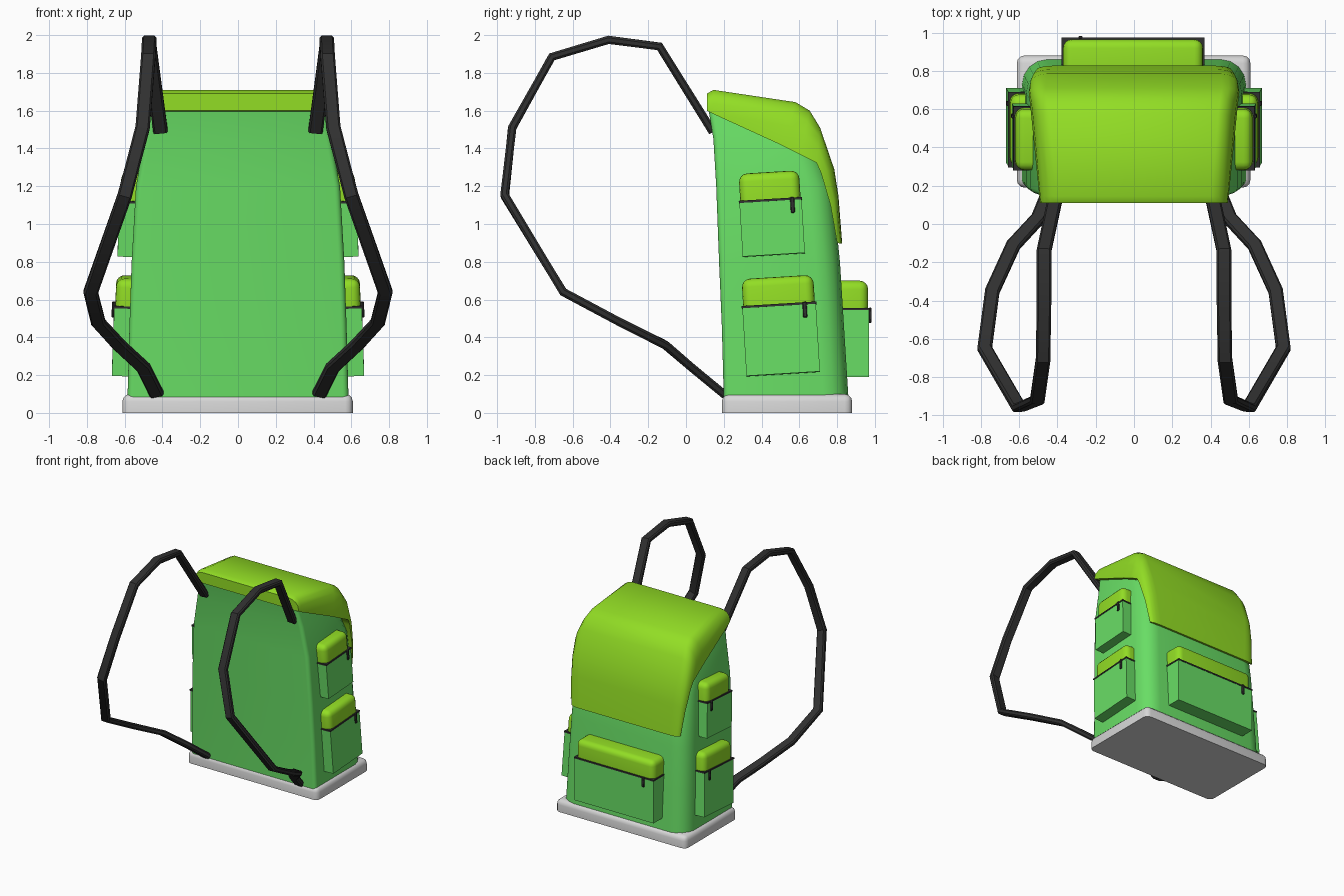
import bpy, bmesh
from math import sin, cos, pi, radians
from mathutils import Vector, Matrix

cube = bpy.data.objects.get("Cube")
if cube:
    bpy.data.objects.remove(cube, do_unlink=True)


def material(name, rgb):
    m = bpy.data.materials.new(name)
    m.use_nodes = True
    m.diffuse_color = (*rgb, 1)
    m.node_tree.nodes["Principled BSDF"].inputs["Base Color"].default_value = (*rgb, 1)
    return m


GREEN = material("green fabric", (0.14, 0.73, 0.13))
LIME = material("lime fabric", (0.29, 0.73, 0.018))
GREY = material("pale grey base", (0.68, 0.68, 0.68))
DARK = material("dark webbing", (0.03, 0.03, 0.03))


def finish(name, bm, mat, angle=40):
    bmesh.ops.recalc_face_normals(bm, faces=bm.faces[:])
    mesh = bpy.data.meshes.new(name)
    bm.to_mesh(mesh)
    bm.free()
    mesh.materials.append(mat)
    ob = bpy.data.objects.new(name, mesh)
    bpy.context.collection.objects.link(ob)
    bpy.ops.object.select_all(action='DESELECT')
    ob.select_set(True)
    bpy.context.view_layer.objects.active = ob
    bpy.ops.object.shade_smooth_by_angle(angle=radians(angle))
    return ob


def loft(name, rings, mat, angle=40):
    """Skin closed rings of equal length and cap both ends."""
    bm = bmesh.new()
    rows = [[bm.verts.new(p) for p in ring] for ring in rings]
    n = len(rows[0])
    for a, b in zip(rows, rows[1:]):
        for i in range(n):
            j = (i + 1) % n
            bm.faces.new((a[i], a[j], b[j], b[i]))
    bm.faces.new(rows[0])
    bm.faces.new(rows[-1])
    return finish(name, bm, mat, angle)


def box(name, lo, hi, mat, matrix=None, bevel=0, segments=3, keep_bottom=True):
    """Box between two corners; bevel rounds every edge except the bottom ones."""
    lo, hi = Vector(lo), Vector(hi)
    bm = bmesh.new()
    bmesh.ops.create_cube(bm, size=1)
    for v in bm.verts:
        v.co = Vector([(lo[k] + hi[k]) / 2 + v.co[k] * (hi[k] - lo[k]) for k in range(3)])
    if bevel:
        edges = [e for e in bm.edges
                 if not (keep_bottom and all(v.co.z < lo.z + 0.001 for v in e.verts))]
        bmesh.ops.bevel(bm, geom=edges, offset=bevel, segments=segments,
                        profile=0.5, affect='EDGES', clamp_overlap=True)
    if matrix:
        bm.transform(matrix)
    return finish(name, bm, mat)


# Base tray
box("base", (-0.612, 0.19, 0), (0.608, 0.88, 0.1), GREY, bevel=0.04)


# Main body: sections with wide rounded back corners and tight front corners
def body_section(z, hw, front, back):
    right = []
    for centre_y, r, start in ((front, 0.03, -pi / 2), (back, 0.13, 0)):
        cy = centre_y + r if start else centre_y - r
        for k in range(5):
            a = start + k * pi / 8
            right.append((hw - r + r * cos(a), cy + r * sin(a), z))
    return right + [(-x, y, z) for x, y, z in reversed(right)]


loft("body", [body_section(*s) for s in (
    (0.08, 0.585, 0.20, 0.86), (0.45, 0.575, 0.19, 0.837), (0.8, 0.563, 0.175, 0.815),
    (1.2, 0.54, 0.16, 0.775), (1.45, 0.495, 0.145, 0.68), (1.6, 0.46, 0.12, 0.53))],
    GREEN, 50)

# Lid: half width, then lower-edge and crown points in the side plane
LID = (
    (0.49, (0.11, 1.60), (0.11, 1.69)),
    (0.495, (0.15, 1.58), (0.145, 1.71)),
    (0.53, (0.50, 1.42), (0.58, 1.645)),
    (0.54, (0.60, 1.37), (0.655, 1.60)),
    (0.55, (0.69, 1.325), (0.71, 1.51)),
    (0.545, (0.715, 1.27), (0.785, 1.29)),
    (0.53, (0.765, 1.10), (0.807, 1.15)),
    (0.51, (0.80, 0.90), (0.827, 0.895)),
)
ROUNDING = ((0, 0), (0.005, 0.45), (0.025, 0.75), (0.055, 0.93), (0.09, 1))


def lid_section(hw, low, high):
    low, high = Vector(low), Vector(high)
    half = [(hw - inset, *low.lerp(high, t)) for inset, t in ROUNDING]
    return half + [(-x, y, z) for x, y, z in reversed(half)]


loft("lid", [lid_section(*s) for s in LID], LIME, 50)


# Pockets: local x runs along the width, y points outward, z is up
def pocket(name, matrix, width, depth, height, top, pull_x):
    h = width / 2
    box(name + "_pouch", (-h, -0.12, 0), (h, depth, height), GREEN, matrix)
    box(name + "_flap", (-h + 0.005, -0.12, height), (h - 0.005, depth - 0.006, top),
        LIME, matrix, bevel=0.045, segments=4)
    box(name + "_zip", (-h - 0.003, -0.11, height - 0.006),
        (h + 0.003, depth + 0.003, height + 0.006), DARK, matrix)
    box(name + "_pull", (pull_x - 0.011, depth - 0.002, height - 0.075),
        (pull_x + 0.011, depth + 0.012, height + 0.008), DARK, matrix,
        bevel=0.004, segments=1, keep_bottom=False)


pocket("back_pocket", Matrix.Translation((-0.005, 0.85, 0.19)), 0.74, 0.12, 0.36, 0.51, -0.275)

for side, s in (("left", 1), ("right", -1)):
    for level, y, z, x, width, height, top, pull in (
            ("upper", 0.465, 0.835, 0.56, 0.33, 0.29, 0.44, 0.115),
            ("lower", 0.515, 0.205, 0.59, 0.39, 0.365, 0.515, 0.135)):
        # Local axes: width follows +y, outward follows the side, leaning with the body
        axes = Matrix(((0, s, 0, 0), (1, 0, 0, 0), (0, 0, 1, 0), (0, 0, 0, 1)))
        lean = Matrix.Rotation(radians(3.5), 4, 'X') @ Matrix.Rotation(-s * radians(2), 4, 'Y')
        m = Matrix.Translation((s * x, y, z)) @ lean @ axes
        pocket(f"{side}_{level}_pocket", m, width, 0.078, height, top, pull)

# Shoulder straps: flat webbing swept along a loop
STRAP = [Vector(p) for p in (
    (0.41, 0.14, 1.49), (0.47, -0.14, 1.94), (0.47, -0.41, 1.975), (0.475, -0.71, 1.885),
    (0.505, -0.92, 1.51), (0.60, -0.96, 1.15), (0.78, -0.65, 0.64), (0.74, -0.35, 0.48),
    (0.63, -0.11, 0.36), (0.50, 0.03, 0.24), (0.43, 0.20, 0.10))]
PROFILE = ((1, 0.5), (0.75, 1), (-0.75, 1), (-1, 0.5), (-1, -0.5), (-0.75, -1), (0.75, -1), (1, -0.5))

for side, s in (("left", 1), ("right", -1)):
    rings = []
    for i, p in enumerate(STRAP):
        before, after = STRAP[max(i - 1, 0)], STRAP[min(i + 1, len(STRAP) - 1)]
        t = ((p - before).normalized() + (after - p).normalized()).normalized()
        wide = (Vector((1, 0, 0)) - t * t.x).normalized()
        thick = t.cross(wide)
        ring = [p + wide * u * 0.038 + thick * v * 0.022 for u, v in PROFILE]
        rings.append([(s * q.x, q.y, q.z) for q in ring])
    loft(side + "_strap", rings, DARK, 35)
